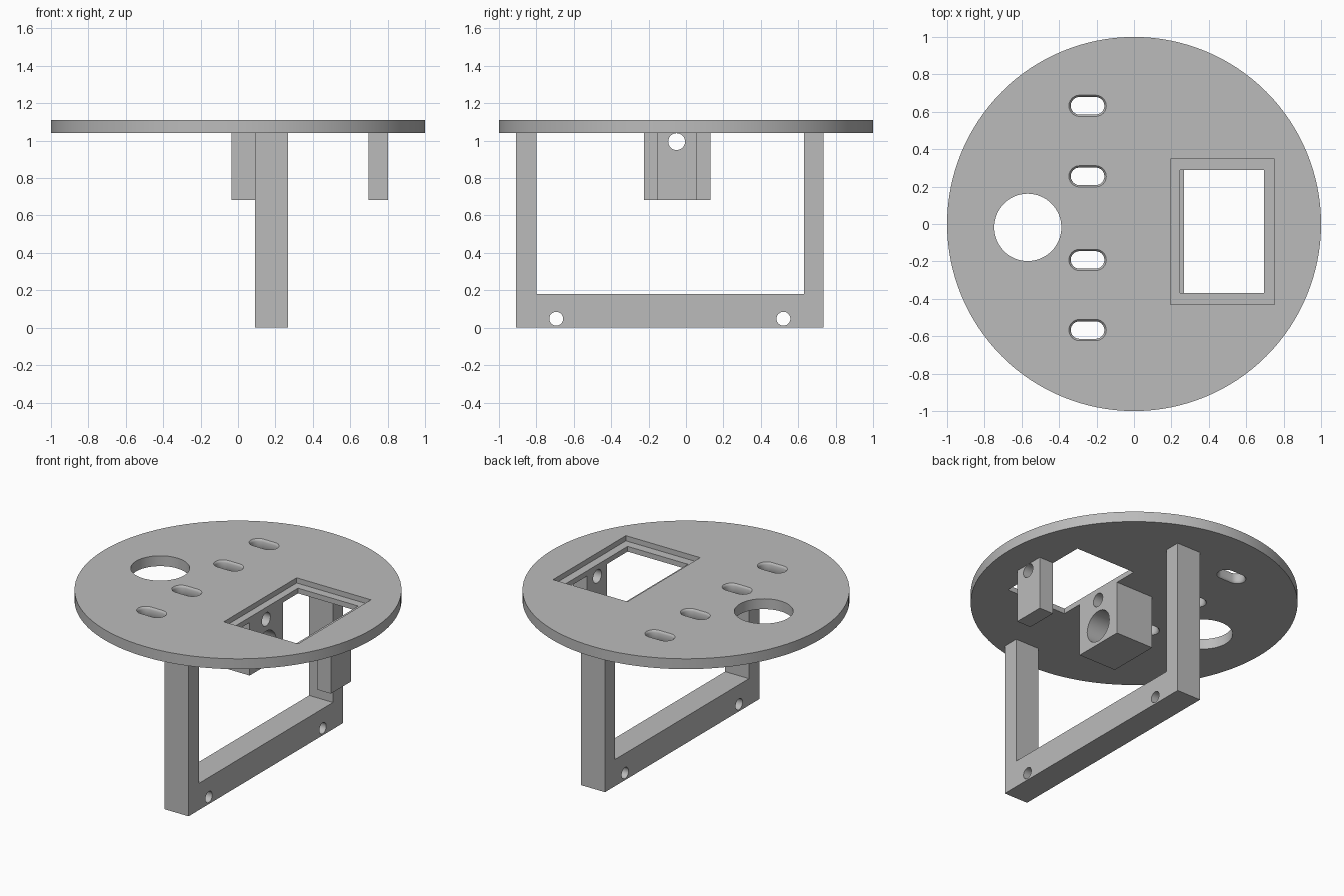
import bpy, bmesh, math
from mathutils import Matrix

if "Cube" in bpy.data.objects:
    bpy.data.objects.remove(bpy.data.objects["Cube"])

grey = bpy.data.materials.new("light_grey")
grey.diffuse_color = (0.5, 0.5, 0.5, 1)
grey.use_nodes = True
grey.node_tree.nodes["Principled BSDF"].inputs["Base Color"].default_value = grey.diffuse_color

Z0, Z1 = 1.04, 1.11          # underside and top of the round plate


def make(name, bm):
    bmesh.ops.recalc_face_normals(bm, faces=bm.faces)
    me = bpy.data.meshes.new(name)
    bm.to_mesh(me)
    bm.free()
    me.materials.append(grey)
    ob = bpy.data.objects.new(name, me)
    bpy.context.collection.objects.link(ob)
    return ob


def loft(name, loops):
    """Solid through stacked loops with equal point counts."""
    bm = bmesh.new()
    rings = [[bm.verts.new(p) for p in loop] for loop in loops]
    n = len(rings[0])
    for a, b in zip(rings, rings[1:]):
        for i in range(n):
            bm.faces.new((a[i], a[(i + 1) % n], b[(i + 1) % n], b[i]))
    bm.faces.new(rings[0])
    bm.faces.new(rings[-1])
    return make(name, bm)


def box(name, x0, x1, y0, y1, z0, z1):
    return loft(name, [[(x0, y0, z), (x1, y0, z), (x1, y1, z), (x0, y1, z)] for z in (z0, z1)])


def cylinder(name, r, depth, loc, n=48, along_x=False):
    bm = bmesh.new()
    m = Matrix.Translation(loc)
    if along_x:
        m = m @ Matrix.Rotation(math.pi / 2, 4, 'Y')
    bmesh.ops.create_cone(bm, cap_ends=True, segments=n, radius1=r, radius2=r, depth=depth, matrix=m)
    return make(name, bm)


def slot(cx, cy, half, flares):
    """Rounded slot cutter whose walls flare out by height."""
    loops = []
    for z, r in flares:
        loop = []
        for side, start in ((1, -90), (-1, 90)):
            for i in range(13):
                a = math.radians(start + i * 15)
                loop.append((cx + side * half + r * math.cos(a), cy + r * math.sin(a), z))
        loops.append(loop)
    return loft("slot_cutter", loops)


def cut(ob, cutters):
    bpy.context.view_layer.objects.active = ob
    for c in cutters:
        mod = ob.modifiers.new("cut", 'BOOLEAN')
        mod.operation, mod.solver, mod.object = 'DIFFERENCE', 'EXACT', c
        bpy.ops.object.modifier_apply(modifier=mod.name)
        bpy.data.objects.remove(c, do_unlink=True)


def smooth(ob):
    bpy.ops.object.select_all(action='DESELECT')
    ob.select_set(True)
    bpy.context.view_layer.objects.active = ob
    bpy.ops.object.shade_smooth_by_angle(angle=math.radians(35))


# Round top plate with stepped window, large round hole and four eased slots
plate = cylinder("top_plate", 1.0, Z1 - Z0, (0, 0, (Z0 + Z1) / 2), n=128)
flares = [(Z0 - .01, .058), (Z0, .057), (Z0 + .005, .051), (Z0 + .015, .047),
          (Z1 - .015, .047), (Z1 - .005, .051), (Z1, .057), (Z1 + .01, .058)]
cutters = [box("window_cutter", .245, .695, -.37, .29, .9, 1.3),
           box("recess_cutter", .195, .75, -.43, .347, 1.075, 1.3),
           cylinder("hole_cutter", .18, .4, (-.568, -.018, 1.08), n=64)]
cutters += [slot(-.248, y, .043, flares) for y in (.632, .255, -.192, -.567)]
cut(plate, cutters)

# U-shaped hanging frame with two bolt holes
u_profile = [(-.91, Z0), (-.91, 0), (.735, 0), (.735, Z0), (.63, Z0), (.63, .18), (-.80, .18), (-.80, Z0)]
frame = loft("hanging_frame", [[(x, y, z) for y, z in u_profile] for x in (.09, .268)])
cut(frame, [cylinder("bolt_cutter", .037, .6, (.18, y, .048), 32, True) for y in (-.694, .521)])

# Bearing block with a large bore and a small pin hole
block = box("bearing_block", -.036, .245, -.225, .13, .682, Z0)
cut(block, [cylinder("bore_cutter", .105, .8, (.1, -.048, .81), 48, True),
            cylinder("pin_cutter", .045, .8, (.1, -.05, .995), 32, True)])

# Small outer bracket with a matching pin hole
bracket = box("outer_bracket", .697, .802, -.155, .06, .682, Z0)
cut(bracket, [cylinder("pin_cutter", .045, .4, (.75, -.05, .995), 32, True)])

for part in (plate, frame, block, bracket):
    smooth(part)
